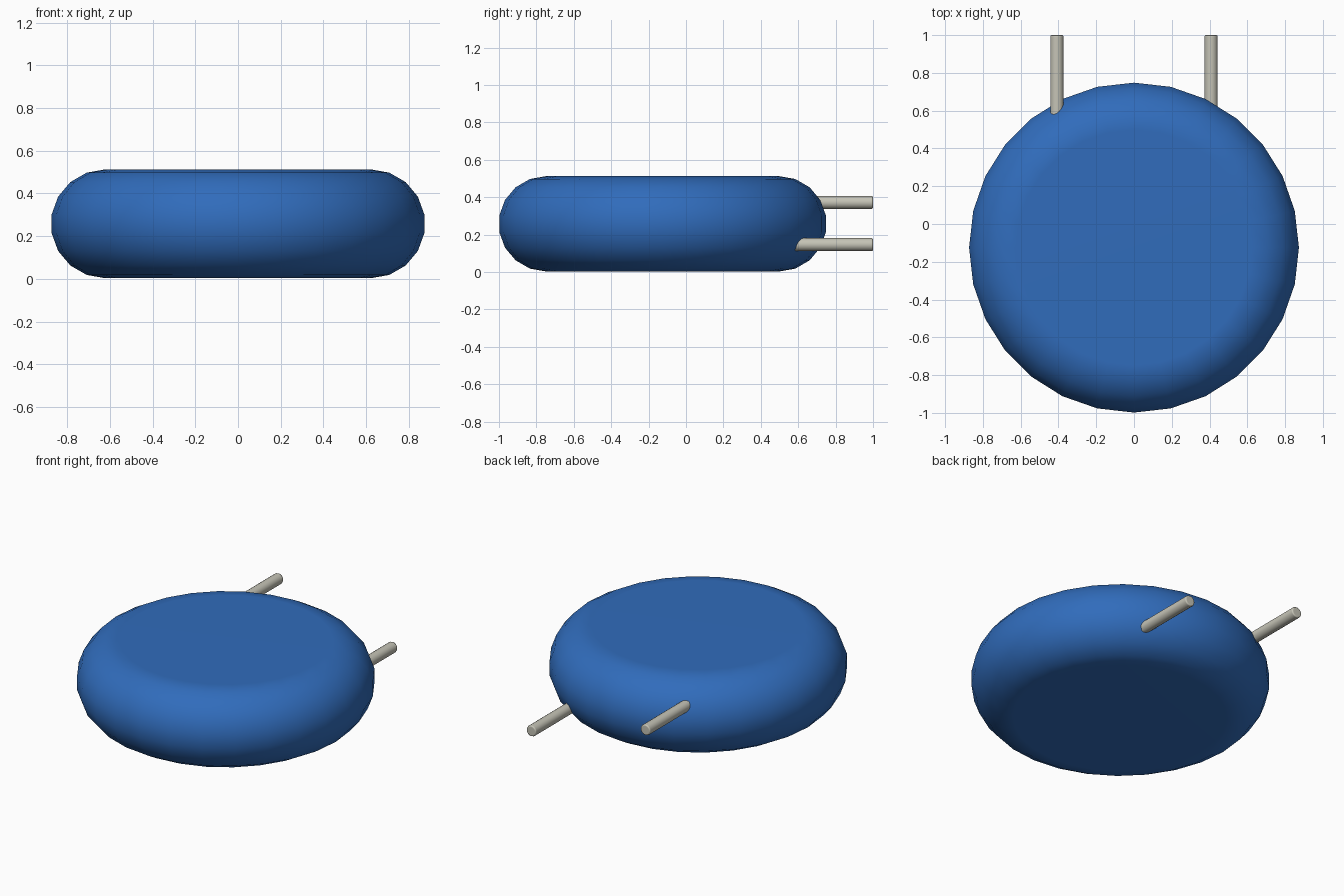
import bpy, bmesh, math
from mathutils import Matrix

cube = bpy.data.objects.get("Cube")
if cube:
    bpy.data.objects.remove(cube, do_unlink=True)


def material(name, rgb, metallic=0.0):
    m = bpy.data.materials.new(name)
    m.use_nodes = True
    m.diffuse_color = (*rgb, 1)
    bsdf = m.node_tree.nodes["Principled BSDF"]
    bsdf.inputs["Base Color"].default_value = (*rgb, 1)
    return m


def lathe(name, profile, segments, matrix, mat):
    """Closed solid of revolution from (radius, height) points, capped at both ends."""
    bm = bmesh.new()
    rings = []
    for r, z in profile:
        rings.append([bm.verts.new((r * math.cos(a), r * math.sin(a), z))
                      for a in (2 * math.pi * i / segments for i in range(segments))])
    for low, high in zip(rings, rings[1:]):
        for i in range(segments):
            j = (i + 1) % segments
            bm.faces.new((low[i], low[j], high[j], high[i]))
    bm.faces.new(rings[0][::-1])
    bm.faces.new(rings[-1])
    bm.transform(matrix)
    bmesh.ops.recalc_face_normals(bm, faces=bm.faces)
    mesh = bpy.data.meshes.new(name)
    bm.to_mesh(mesh)
    bm.free()
    mesh.materials.append(mat)
    ob = bpy.data.objects.new(name, mesh)
    bpy.context.collection.objects.link(ob)
    bpy.ops.object.select_all(action='DESELECT')
    ob.select_set(True)
    bpy.context.view_layer.objects.active = ob
    bpy.ops.object.shade_smooth_by_angle(angle=math.radians(50))
    # Large caps keep flat shading beside the rounded rim
    wn = ob.modifiers.new("Weighted Normals", 'WEIGHTED_NORMAL')
    wn.keep_sharp = True
    return ob


blue = material("Blue coating", (0.030, 0.150, 0.500))
metal = material("Lead metal", (0.56, 0.55, 0.47))

# Disc body with a fully rounded rim
HALF = 0.255
CORE = 0.622
STEPS = 9
rim = [(CORE + HALF * math.cos(t), HALF + HALF * math.sin(t))
       for t in (-math.pi / 2 + math.pi * k / STEPS for k in range(STEPS + 1))]
lathe("disc_body", rim, 28, Matrix.Translation((0, -0.125, 0.003)), blue)

# Two wire leads out of the back, one high and one low
R, LENGTH, BEVEL = 0.035, 0.55, 0.008
lead = [(R, 0), (R, LENGTH - BEVEL), (R - BEVEL * 0.3, LENGTH - BEVEL * 0.3),
        (R - BEVEL, LENGTH)]
for name, x, z in (("right_lead", -0.408, 0.372), ("left_lead", 0.408, 0.147)):
    place = Matrix.Translation((x, 1 - LENGTH, z)) @ Matrix.Rotation(-math.pi / 2, 4, 'X')
    lathe(name, lead, 16, place, metal)
